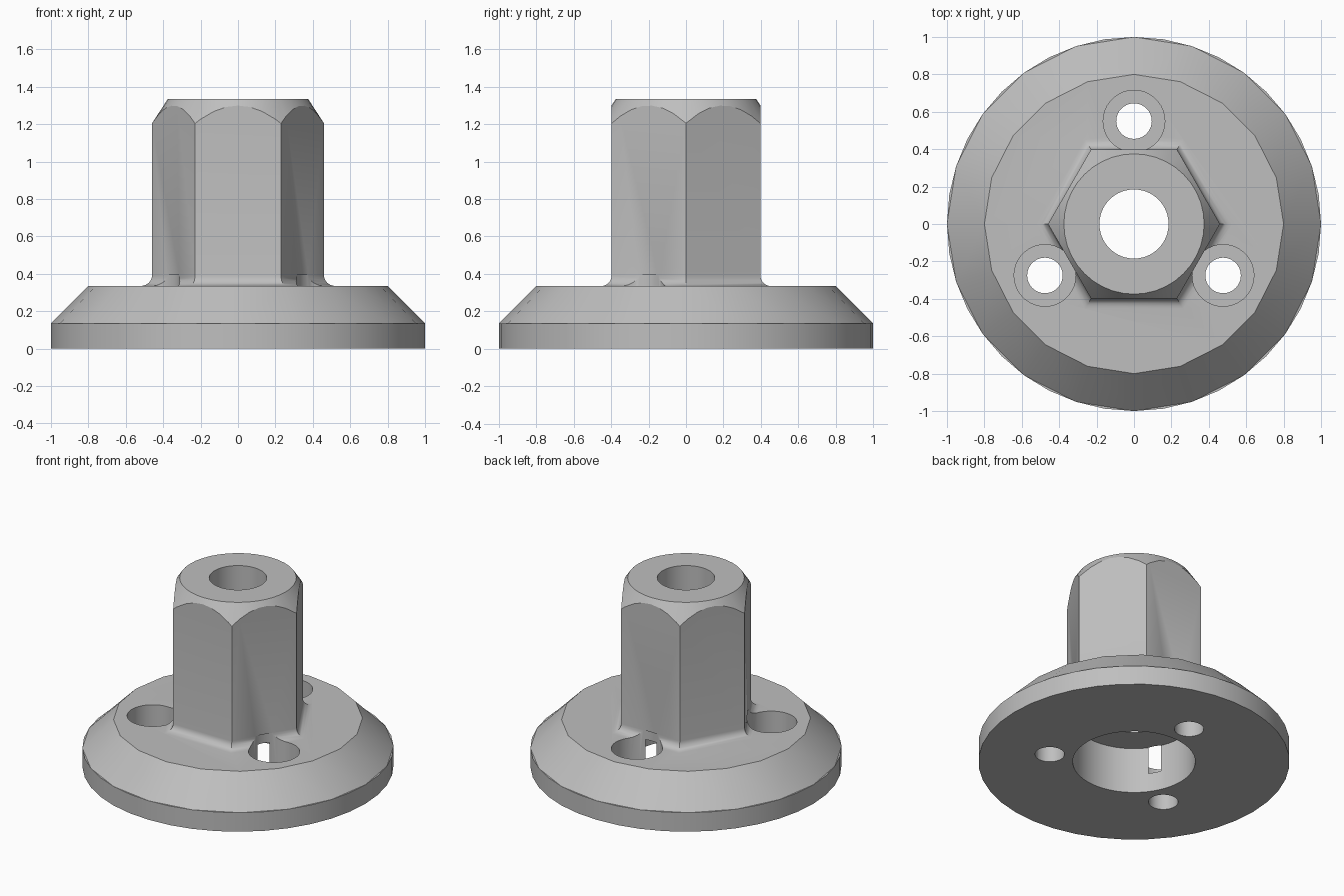
import bpy, bmesh
from math import cos, sin, tau, pi, radians

cube = bpy.data.objects.get("Cube")
if cube:
    bpy.data.objects.remove(cube, do_unlink=True)

grey = bpy.data.materials.new("light_grey")
grey.use_nodes = True
COLOUR = (0.52, 0.52, 0.52, 1)
grey.diffuse_color = COLOUR
grey.node_tree.nodes["Principled BSDF"].inputs["Base Color"].default_value = COLOUR


def loft(name, rings, sides, centre=(0, 0)):
    """Closed solid through (radius, height) rings."""
    bm = bmesh.new()
    loops = [[bm.verts.new((centre[0] + r * cos(tau * i / sides),
                            centre[1] + r * sin(tau * i / sides), z))
              for i in range(sides)] for r, z in rings]
    for low, high in zip(loops, loops[1:]):
        for i in range(sides):
            j = (i + 1) % sides
            bm.faces.new((low[i], low[j], high[j], high[i]))
    bm.faces.new(loops[0][::-1])
    bm.faces.new(loops[-1])
    mesh = bpy.data.meshes.new(name)
    bm.to_mesh(mesh)
    bm.free()
    mesh.materials.append(grey)
    obj = bpy.data.objects.new(name, mesh)
    bpy.context.collection.objects.link(obj)
    return obj


def combine(target, tool, operation):
    """Apply a boolean and discard the tool."""
    tool.hide_render = True
    mod = target.modifiers.new(operation, 'BOOLEAN')
    mod.operation = operation
    mod.solver = 'EXACT'
    mod.object = tool
    bpy.context.view_layer.objects.active = target
    bpy.ops.object.modifier_apply(modifier=mod.name)
    bpy.data.objects.remove(tool, do_unlink=True)


RIM_Z, FLANGE_Z, TOP_Z = 0.135, 0.335, 1.335
FILLET = 0.055

# Flange: flat rim with a coarser conical shoulder
body = loft("flanged_hex_hub", [(1, 0), (1, RIM_Z)], 40)
combine(body, loft("shoulder", [(0.94, 0.07), (1, RIM_Z), (0.8, FLANGE_Z)], 20), 'UNION')

# Hexagonal shaft with a concave fillet at its foot
flat = 0.398
steps = [pi / 2 * i / 6 for i in range(7)]
foot = [(flat + FILLET * (1 - sin(a)), FLANGE_Z + FILLET * (1 - cos(a))) for a in steps]
profile = [(flat + FILLET, 0.2)] + foot + [(flat, 1.5)]
shaft = loft("hex_shaft", [(a / cos(pi / 6), z) for a, z in profile], 6)

# Conical chamfer on the shaft top
combine(shaft, loft("chamfer", [(0.6, 0.1), (0.6, 0.99), (0.375, TOP_Z)], 40), 'INTERSECT')
combine(body, shaft, 'UNION')

# Centre bore, wide at the bottom and narrow above
combine(body, loft("wide_bore", [(0.394, -0.1), (0.394, 0.325)], 48), 'DIFFERENCE')
combine(body, loft("narrow_bore", [(0.185, 0.2), (0.185, 1.5)], 40), 'DIFFERENCE')

# Three counterbored screw holes
for k in range(3):
    angle = pi / 2 + tau * k / 3
    centre = (0.55 * cos(angle), 0.55 * sin(angle))
    combine(body, loft("screw_head_bore", [(0.165, RIM_Z), (0.165, 0.393)], 36, centre), 'DIFFERENCE')
    combine(body, loft("screw_bore", [(0.095, -0.1), (0.095, 0.25)], 32, centre), 'DIFFERENCE')

# Soft curved walls, crisp edges
bpy.ops.object.select_all(action='DESELECT')
body.select_set(True)
bpy.context.view_layer.objects.active = body
bpy.ops.object.shade_smooth_by_angle(angle=radians(28))
